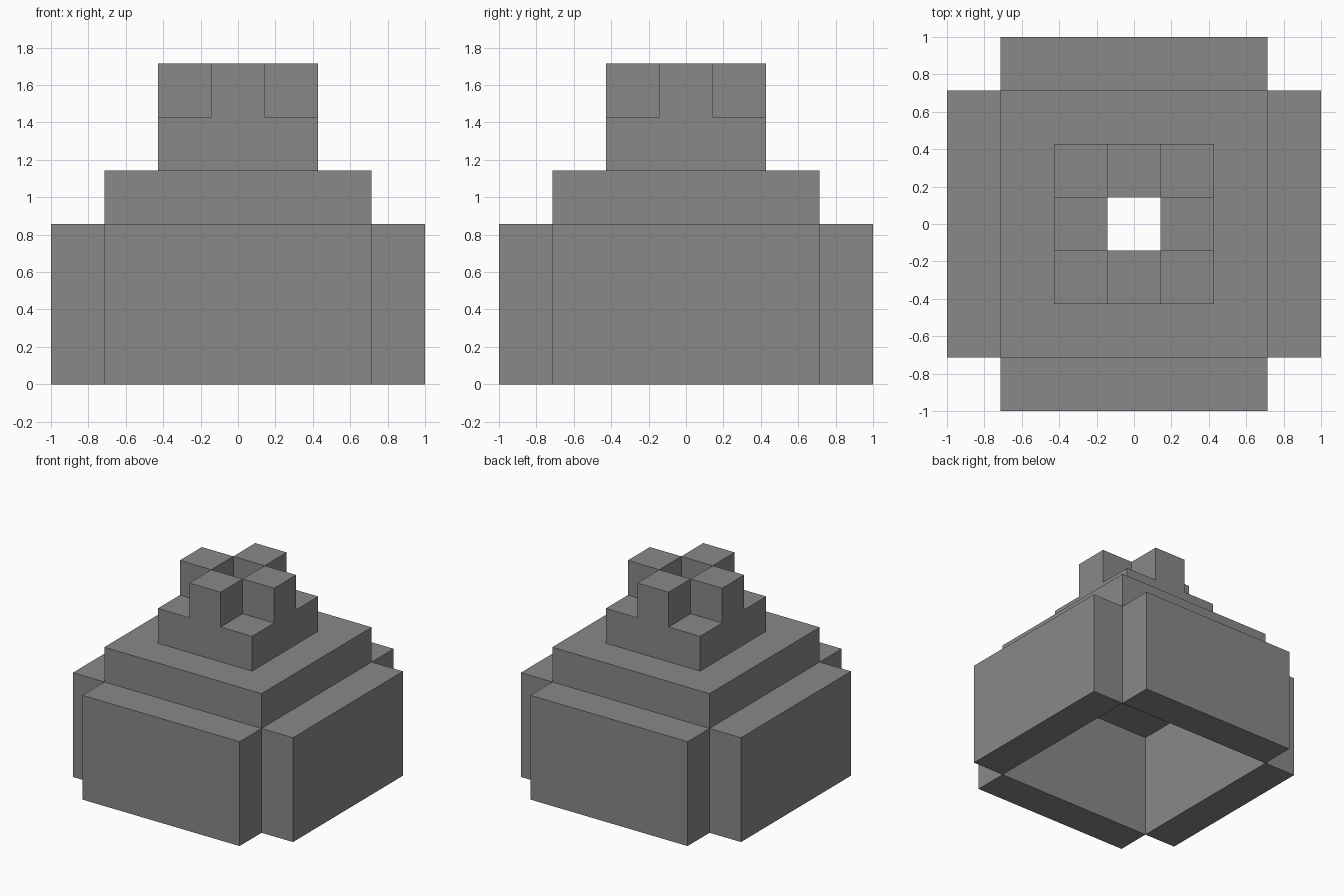
import bpy
import bmesh
from mathutils import Matrix, Vector

cube = bpy.data.objects.get("Cube")
if cube:
    bpy.data.objects.remove(cube, do_unlink=True)

U = 2 / 7  # edge of one building block

grey = bpy.data.materials.new("stone grey")
grey.use_nodes = True
colour = (0.25, 0.25, 0.25, 1)
grey.diffuse_color = colour
grey.node_tree.nodes["Principled BSDF"].inputs["Base Color"].default_value = colour


def finish(name, bm):
    bmesh.ops.recalc_face_normals(bm, faces=bm.faces)
    mesh = bpy.data.meshes.new(name)
    bm.to_mesh(mesh)
    bm.free()
    mesh.materials.append(grey)
    bpy.context.collection.objects.link(bpy.data.objects.new(name, mesh))


def box(name, centre, size):
    """Box with centre and size given in blocks."""
    bm = bmesh.new()
    bmesh.ops.create_cube(bm, size=1, matrix=Matrix.Translation(Vector(centre) * U)
                          @ Matrix.Diagonal((*(s * U for s in size), 1)))
    finish(name, bm)


def square_ring(name, outer, inner, bottom):
    """Square ring one block tall, half widths given in blocks."""
    bm = bmesh.new()
    corners = ((-1, -1), (1, -1), (1, 1), (-1, 1))
    loops = [[bm.verts.new((x * half * U, y * half * U, bottom * U)) for x, y in corners]
             for half in (outer, inner)]
    faces = []
    for i in range(4):
        j = (i + 1) % 4
        faces.append(bm.faces.new((loops[0][i], loops[0][j], loops[1][j], loops[1][i])))
    top = bmesh.ops.extrude_face_region(bm, geom=faces, use_keep_orig=True)["geom"]
    bmesh.ops.translate(bm, vec=(0, 0, U),
                        verts=[v for v in top if isinstance(v, bmesh.types.BMVert)])
    finish(name, bm)


# Four walls and the four raised blocks around the chimney opening
for side, x, y in (("front", 0, -1), ("back", 0, 1), ("left", 1, 0), ("right", -1, 0)):
    box(side + "_wall", (3 * x, 3 * y, 1.5), (1 if x else 5, 1 if y else 5, 3))
    box(side + "_chimney_block", (x, y, 5.5), (1, 1, 1))

# Stepped roof, open in the middle
square_ring("lower_roof_ring", 2.5, 1.5, 3)
square_ring("upper_roof_ring", 1.5, 0.5, 4)
